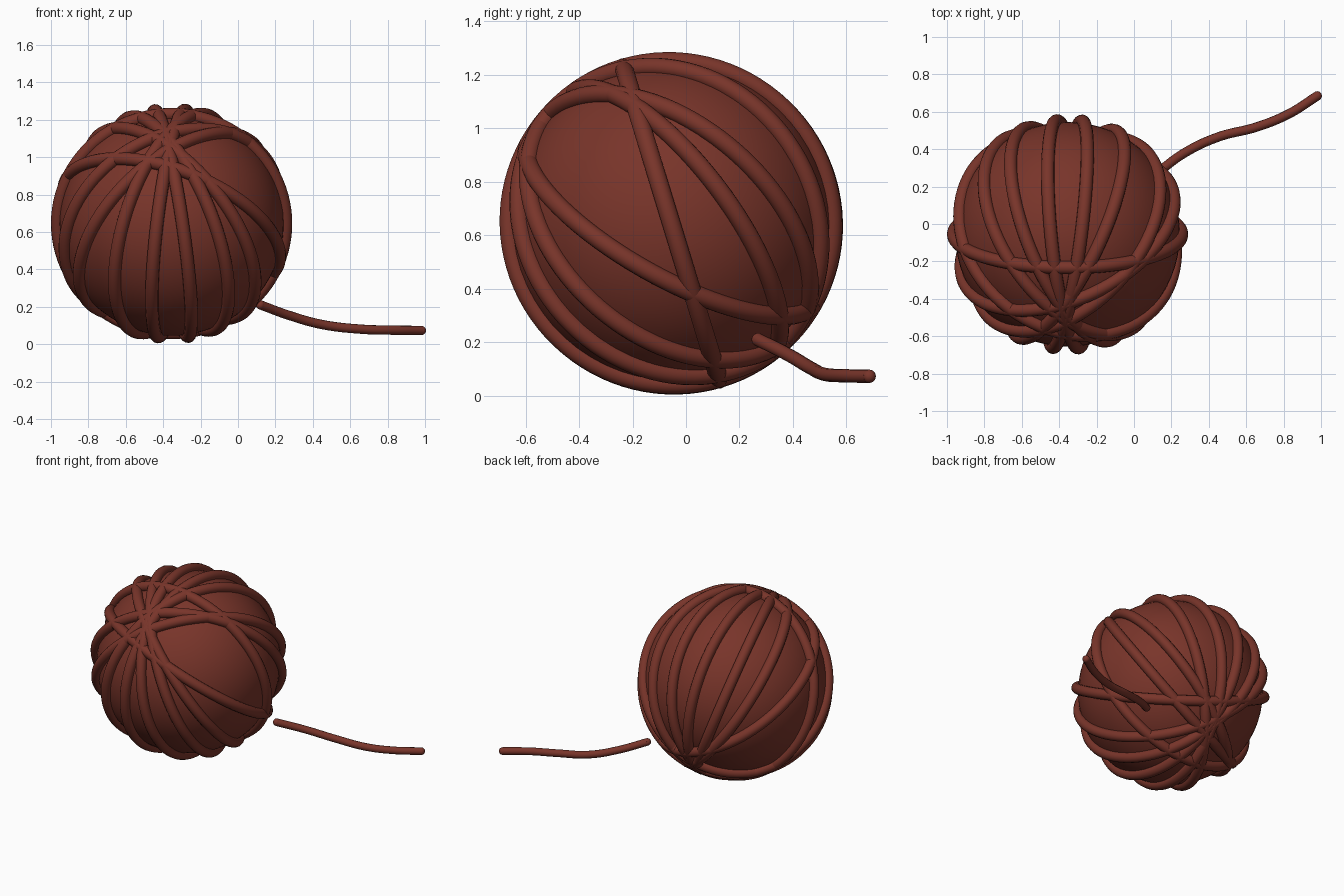
import bpy
from math import radians, sin, cos
from mathutils import Vector, Matrix

cube = bpy.data.objects.get("Cube")
if cube:
    bpy.data.objects.remove(cube, do_unlink=True)

CENTRE = Vector((-0.355, -0.055, 0.645))
CORE_RADIUS = 0.6
LOOP_RADIUS = 0.61
YARN_RADIUS = 0.035

# One colour for all the yarn
yarn = bpy.data.materials.new("russet yarn")
yarn.use_nodes = True
colour = (0.19, 0.035, 0.023, 1)
yarn.diffuse_color = colour
yarn.node_tree.nodes["Principled BSDF"].inputs["Base Color"].default_value = colour


def finish(name):
    obj = bpy.context.object
    obj.name = name
    obj.data.materials.append(yarn)
    bpy.ops.object.shade_smooth()
    return obj


# Solid core of the ball
bpy.ops.mesh.primitive_uv_sphere_add(segments=64, ring_count=32,
                                     radius=CORE_RADIUS, location=CENTRE)
finish("ball_core")


# Yarn loops: each crosses the mid plane at a given elevation, then is
# swung about that crossing point by a given angle
def add_loop(index, elevation, swing):
    e, s = radians(elevation), radians(swing)
    pole = Vector((0, -cos(e), sin(e)))
    across = Vector((cos(s), sin(s) * sin(e), sin(s) * cos(e)))
    normal = pole.cross(across)
    turn = Matrix((pole, across, normal)).transposed()
    bpy.ops.mesh.primitive_torus_add(major_segments=96, minor_segments=14,
                                     major_radius=LOOP_RADIUS,
                                     minor_radius=YARN_RADIUS)
    loop = finish(f"yarn_loop_{index}")
    loop.matrix_world = Matrix.Translation(CENTRE) @ turn.to_4x4()


loops = [(73, 0), (53, 21), (41, 36), (55, 60), (47, 80),
         (33, -80), (45, -60), (41, -43), (29.5, -19)]
for i, (elevation, swing) in enumerate(loops, 1):
    add_loop(i, elevation, swing)

# Loose tail trailing away on the ground
path = [(0.12, 0.27, 0.21), (0.27, 0.38, 0.155), (0.45, 0.465, 0.105),
        (0.66, 0.52, 0.08), (0.83, 0.59, 0.075), (0.98, 0.685, 0.073)]
curve = bpy.data.curves.new("loose_tail", "CURVE")
curve.dimensions = "3D"
curve.bevel_depth = 0.025
curve.bevel_resolution = 4
curve.use_fill_caps = True
curve.resolution_u = 10
spline = curve.splines.new("BEZIER")
spline.bezier_points.add(len(path) - 1)
for point, co in zip(spline.bezier_points, path):
    point.co = co
    point.handle_left_type = point.handle_right_type = "AUTO"
curve.materials.append(yarn)
tail = bpy.data.objects.new("loose_tail", curve)
bpy.context.collection.objects.link(tail)

# Rounded tips of the tail
for name, co in (("tail_inner_tip", path[0]), ("tail_outer_tip", path[-1])):
    bpy.ops.mesh.primitive_uv_sphere_add(segments=16, ring_count=10,
                                         radius=0.025, location=co)
    finish(name)
